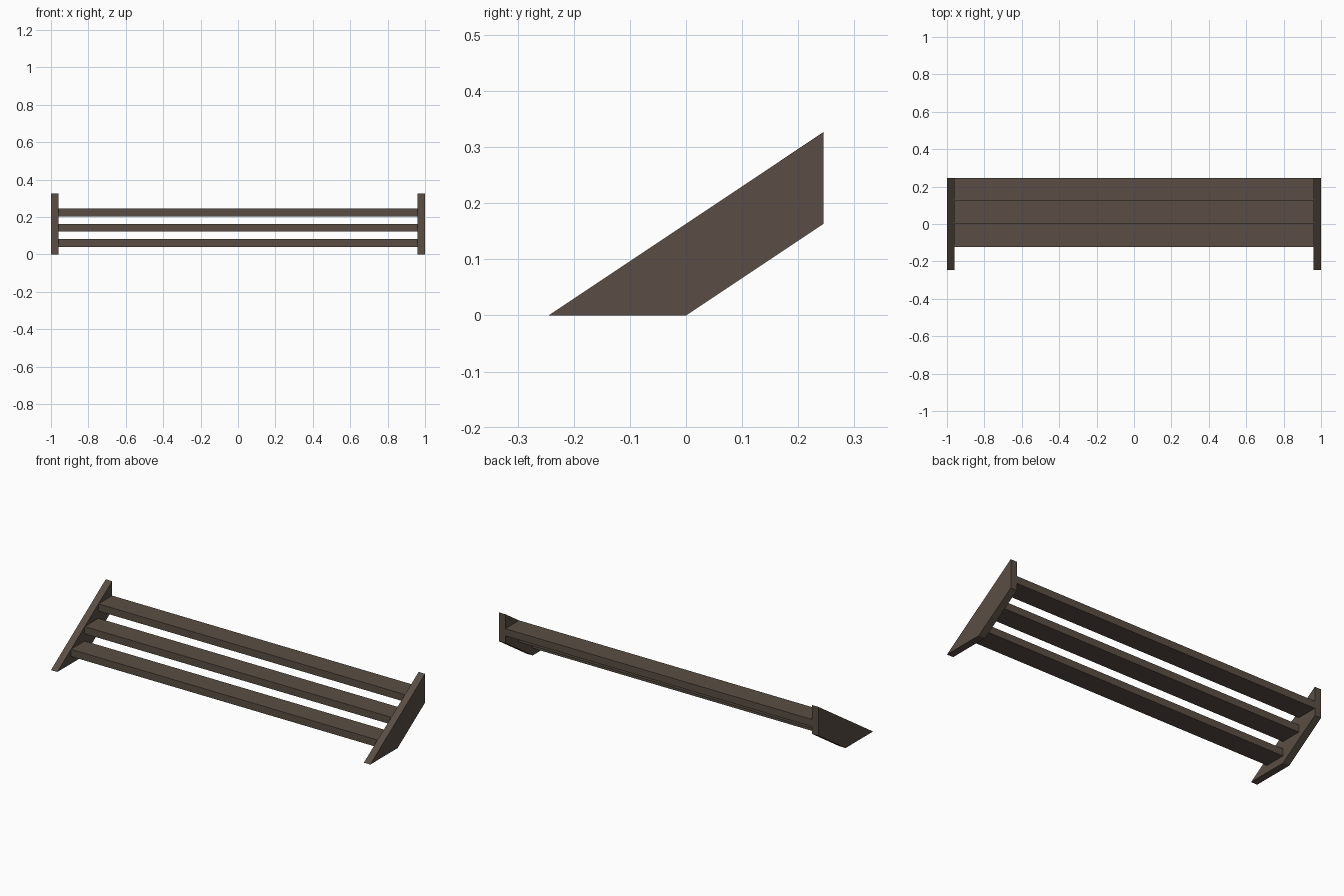
import bpy
import bmesh

cube = bpy.data.objects.get("Cube")
if cube:
    bpy.data.objects.remove(cube, do_unlink=True)

WOOD = (0.102, 0.076, 0.058, 1.0)
RUN, RISE = 0.1225, 0.0817      # depth and height of one step
SIDE = 0.04                     # thickness of the side boards
STEPS = 3

wood = bpy.data.materials.new("dark brown wood")
wood.use_nodes = True
wood.diffuse_color = WOOD
wood.node_tree.nodes["Principled BSDF"].inputs["Base Color"].default_value = WOOD


def extrude_profile(name, profile, x0, x1):
    """Closed prism from a (y, z) profile, running from x0 to x1."""
    bm = bmesh.new()
    face = bm.faces.new([bm.verts.new((x0, y, z)) for y, z in profile])
    moved = bmesh.ops.extrude_face_region(bm, geom=[face])["geom"]
    verts = [g for g in moved if isinstance(g, bmesh.types.BMVert)]
    bmesh.ops.translate(bm, verts=verts, vec=(x1 - x0, 0, 0))
    bmesh.ops.recalc_face_normals(bm, faces=bm.faces)
    mesh = bpy.data.meshes.new(name)
    bm.to_mesh(mesh)
    bm.free()
    mesh.materials.append(wood)
    obj = bpy.data.objects.new(name, mesh)
    bpy.context.collection.objects.link(obj)
    return obj


# Slanted side boards, cut level at the floor and upright at the back
board = [(-2 * RUN, 0), (0, 0), (2 * RUN, 2 * RISE), (2 * RUN, 4 * RISE)]
extrude_profile("left_stringer", board, 1 - SIDE, 1)
extrude_profile("right_stringer", board, -1, SIDE - 1)

# Open treads between the side boards
for i in range(STEPS):
    front, top = (i - 1) * RUN, (i + 1) * RISE
    back, bottom = front + RUN, top - RISE / 2
    tread = [(front, bottom), (back, bottom), (back, top), (front, top)]
    extrude_profile(f"tread_{i + 1}", tread, SIDE - 1, 1 - SIDE)
